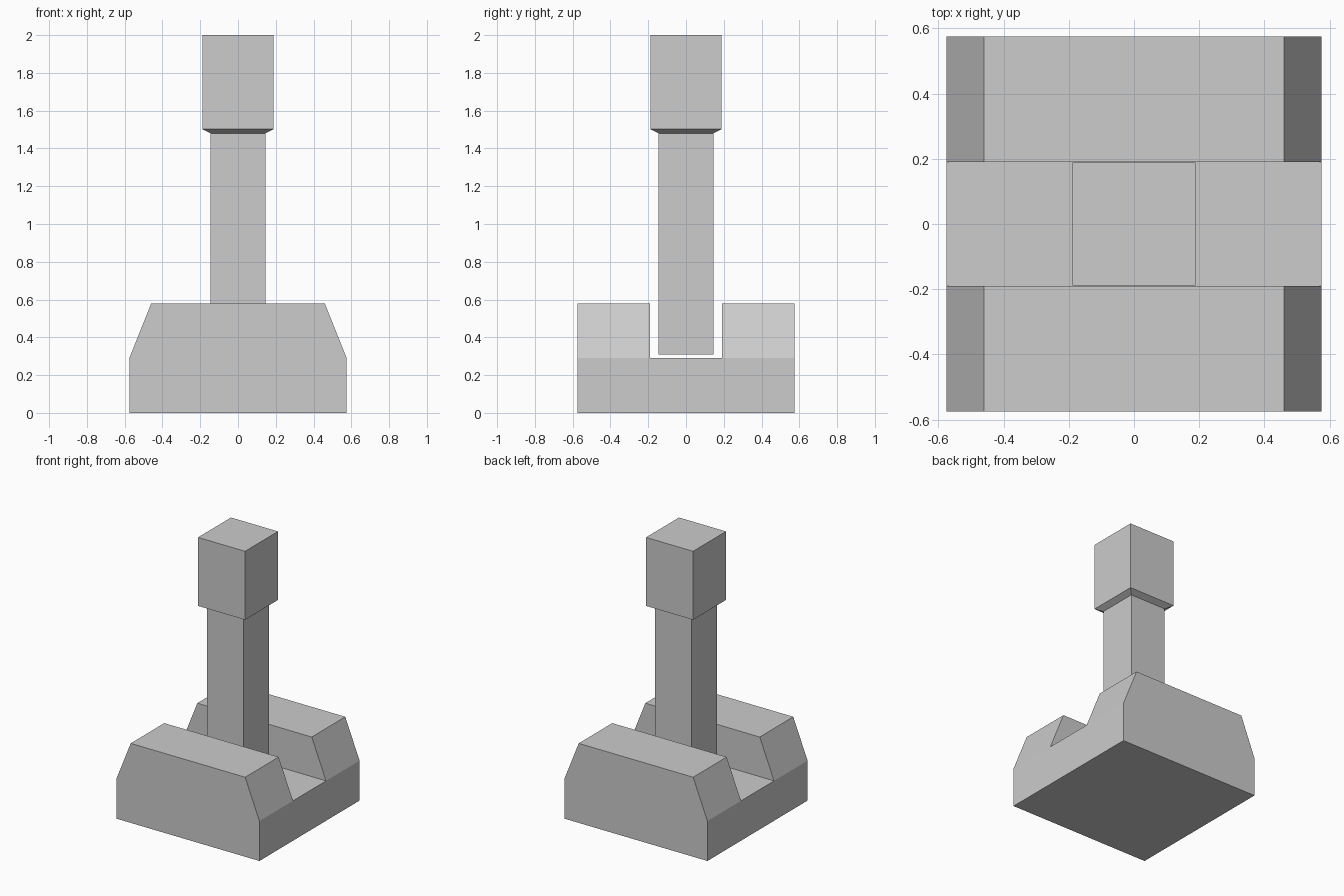
import bpy, bmesh

if "Cube" in bpy.data.objects:
    bpy.data.objects.remove(bpy.data.objects["Cube"])

grey = bpy.data.materials.new("light_grey")
grey.diffuse_color = (0.604, 0.604, 0.604, 1)
grey.use_nodes = True
grey.node_tree.nodes["Principled BSDF"].inputs["Base Color"].default_value = grey.diffuse_color


def finish(bm, name):
    bmesh.ops.recalc_face_normals(bm, faces=bm.faces[:])
    mesh = bpy.data.meshes.new(name)
    bm.to_mesh(mesh)
    bm.free()
    mesh.materials.append(grey)
    obj = bpy.data.objects.new(name, mesh)
    bpy.context.collection.objects.link(obj)
    return obj


# Base: a square block whose front and back top strips rise into tapered rails
W, FLOOR, RAIL_TOP, RAIL_X, SLOT = 0.575, 0.29, 0.578, 0.46, 0.19
bm = bmesh.new()
bmesh.ops.create_cube(bm, size=1)
for v in bm.verts:
    v.co = (v.co.x * 2 * W, v.co.y * 2 * W, (v.co.z + 0.5) * FLOOR)
for y in (-SLOT, SLOT):
    bmesh.ops.bisect_plane(bm, geom=bm.verts[:] + bm.edges[:] + bm.faces[:],
                           plane_co=(0, y, 0), plane_no=(0, 1, 0))
strips = [f for f in bm.faces
          if f.normal.z > 0.9 and abs(f.calc_center_median().y) > SLOT]
for f in bmesh.ops.extrude_discrete_faces(bm, faces=strips)["faces"]:
    for v in f.verts:
        v.co.x *= RAIL_X / W
        v.co.z = RAIL_TOP
bmesh.ops.dissolve_limit(bm, angle_limit=0.01, verts=bm.verts[:], edges=bm.edges[:])
finish(bm, "slotted_base")

# Stick: square rings (half width, height) forming the shaft, flare and grip
rings = [(0.146, 0.31), (0.146, 1.48), (0.189, 1.502), (0.189, 2.0)]
bm = bmesh.new()
loops = [[bm.verts.new((sx * r, sy * r, z))
          for sx, sy in ((-1, -1), (1, -1), (1, 1), (-1, 1))] for r, z in rings]
for a, b in zip(loops, loops[1:]):
    for i in range(4):
        j = (i + 1) % 4
        bm.faces.new((a[i], a[j], b[j], b[i]))
bm.faces.new(loops[0][::-1])
bm.faces.new(loops[-1])
finish(bm, "lever_stick")
